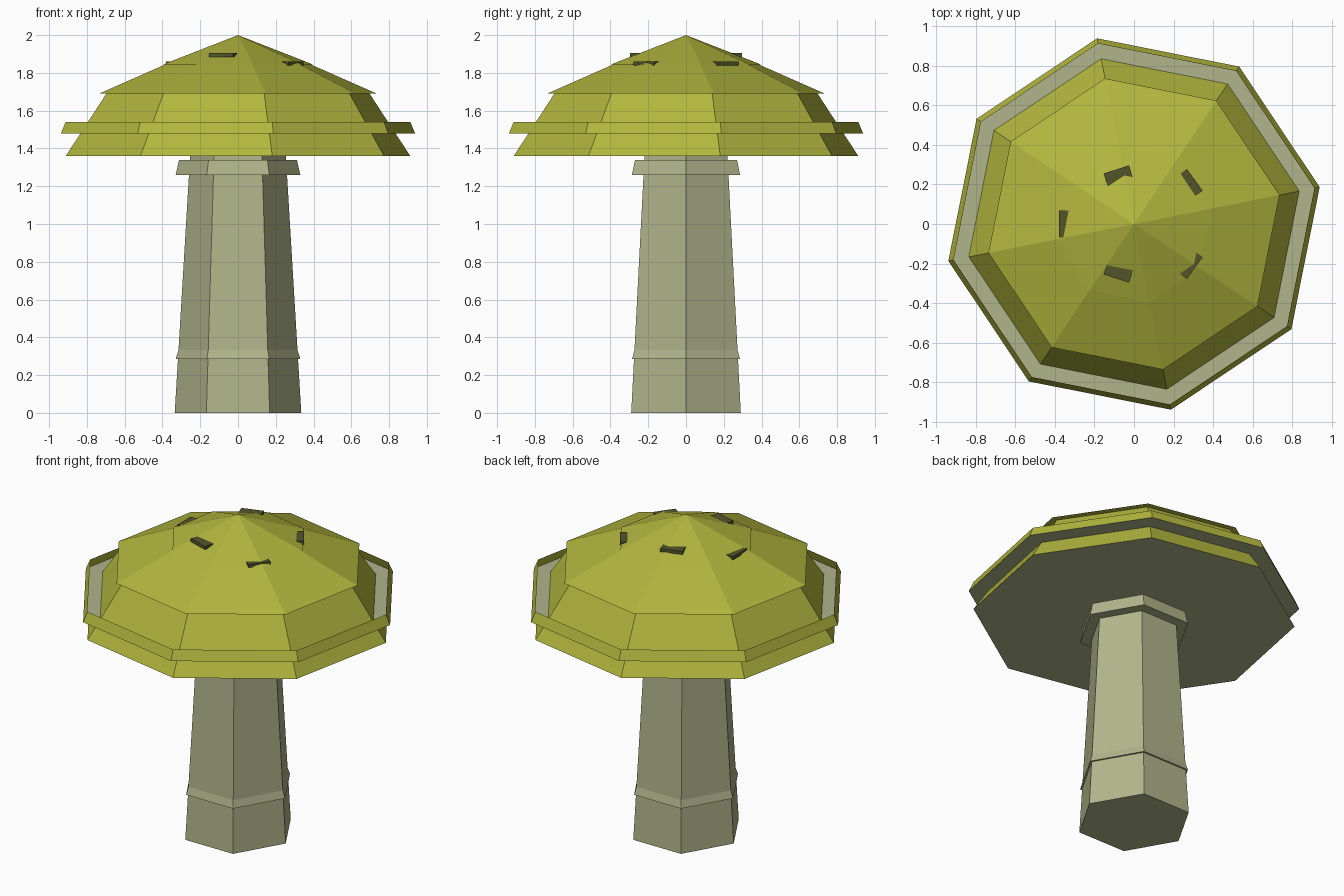
import bpy, bmesh, math
from mathutils import Matrix

if "Cube" in bpy.data.objects:
    bpy.data.objects.remove(bpy.data.objects["Cube"])


def material(name, rgb):
    m = bpy.data.materials.new(name)
    lin = [((c / 255 + 0.055) / 1.055) ** 2.4 for c in rgb]
    m.diffuse_color = (*lin, 1)
    m.use_nodes = True
    m.node_tree.nodes["Principled BSDF"].inputs["Base Color"].default_value = m.diffuse_color
    return m


PALE = material("pale stem", (177, 181, 139))
OLIVE = material("olive cap", (178, 182, 61))
DARK = material("dark spots", (82, 84, 42))


def finish(name, bm, mats):
    mesh = bpy.data.meshes.new(name)
    bm.to_mesh(mesh)
    bm.free()
    for m in mats:
        mesh.materials.append(m)
    obj = bpy.data.objects.new(name, mesh)
    bpy.context.collection.objects.link(obj)
    return obj


def frustum(name, sides, turn, r0, z0, r1, z1, side_mat, base_mat, open_top=False):
    """Flat-sided cone section; the base disc gets its own material."""
    bm = bmesh.new()
    bmesh.ops.create_cone(bm, cap_ends=True, segments=sides, radius1=r0, radius2=r1, depth=z1 - z0)
    bmesh.ops.remove_doubles(bm, verts=bm.verts, dist=1e-5)
    # put a corner exactly at the angle "turn"
    v = max(bm.verts, key=lambda p: p.co.xy.length)
    spin = math.radians(turn) - math.atan2(v.co.y, v.co.x)
    bm.transform(Matrix.Translation((0, 0, (z0 + z1) / 2)) @ Matrix.Rotation(spin, 4, 'Z'))
    bm.normal_update()
    if open_top:
        top = [f for f in bm.faces if f.normal.z > 0.99]
        bmesh.ops.delete(bm, geom=top, context='FACES_ONLY')
    for f in bm.faces:
        f.material_index = 1 if f.normal.z < -0.99 else 0
    return finish(name, bm, [side_mat, base_mat])


# Six-sided stem with a base ring and a collar
frustum("stem", 6, 0, 0.335, 0, 0.253, 1.37, PALE, PALE)
frustum("stem_ring", 6, 0, 0.33, 0.285, 0.308, 0.355, PALE, PALE)
frustum("stem_collar", 6, 0, 0.33, 1.26, 0.312, 1.34, PALE, PALE)

# Eight-sided cap in stacked layers, pale underneath
T = 11.25
frustum("cap_skirt", 8, T, 0.93, 1.36, 0.707, 1.695, OLIVE, PALE)
frustum("cap_rim", 8, T, 0.957, 1.478, 0.93, 1.54, OLIVE, PALE, open_top=True)
frustum("cap_upper", 8, T, 0.75, 1.69, 0.385, 1.848, OLIVE, OLIVE)
frustum("cap_tip", 8, T, 0.404, 1.845, 0, 2.0, OLIVE, OLIVE)

# Five flat spots half sunk into the tip, alternating between two heights
for i in range(5):
    outer, top = ((0.38, 1.860), (0.29, 1.904))[i % 2]
    bm = bmesh.new()
    bmesh.ops.create_cube(bm, size=1)
    bm.transform(Matrix.Rotation(math.radians(36 + 72 * i), 4, 'Z')
                 @ Matrix.Translation((outer - 0.05, 0, top - 0.01))
                 @ Matrix.Diagonal((0.10, 0.135, 0.02, 1)))
    finish(f"cap_spot_{i + 1}", bm, [DARK])
